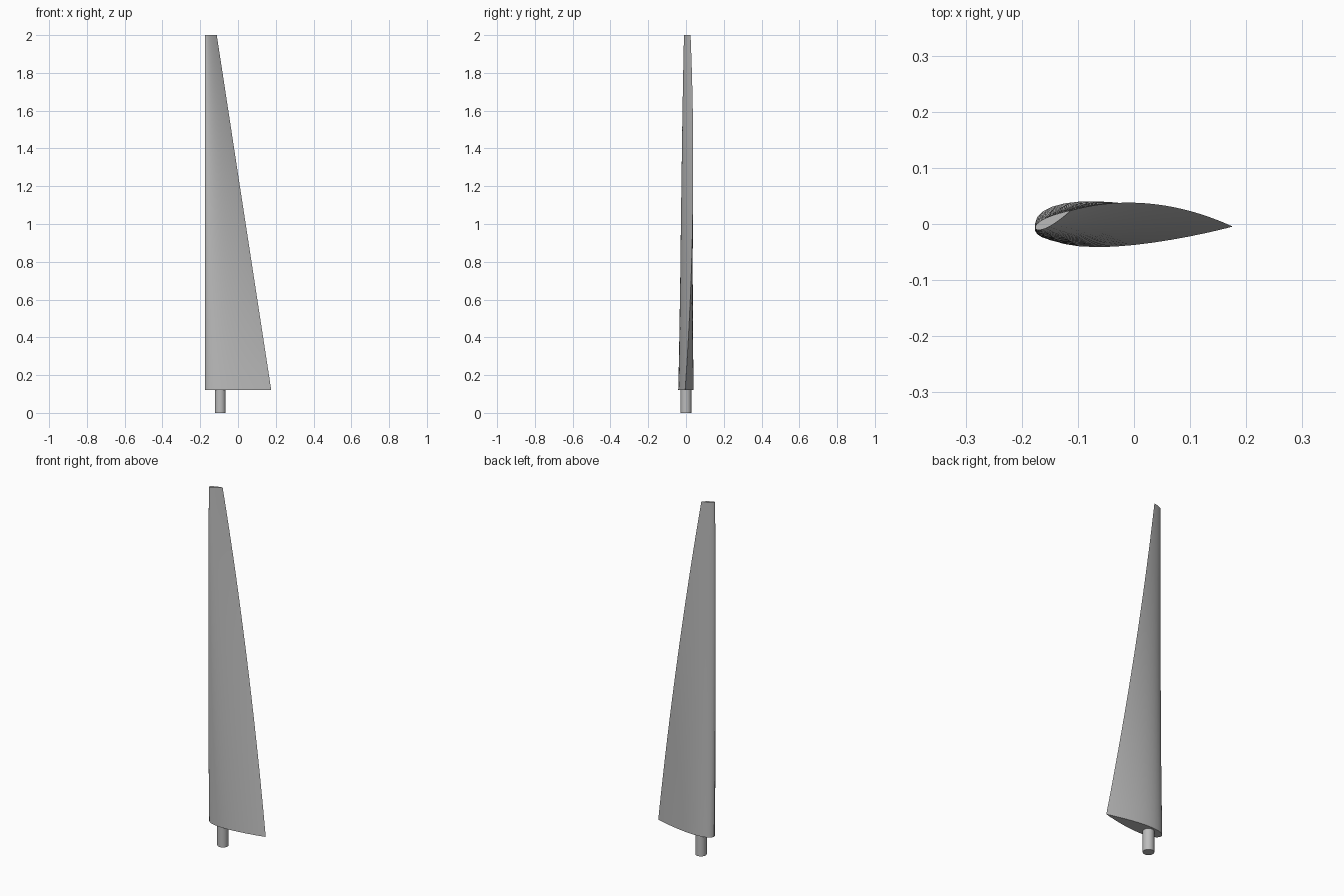
import bpy
import math

cube = bpy.data.objects.get("Cube")
if cube:
    bpy.data.objects.remove(cube, do_unlink=True)

grey = bpy.data.materials.new("light grey")
grey.use_nodes = True
grey.diffuse_color = (0.5, 0.5, 0.5, 1)
grey.node_tree.nodes["Principled BSDF"].inputs["Base Color"].default_value = (0.5, 0.5, 0.5, 1)

LEAD_X = -0.176
ROOT_Z, TIP_Z = 0.12, 2.0
SECTIONS, HALF = 24, 16


def half_thickness(u):
    """Symmetric airfoil half thickness at chord fraction u."""
    return 1.16 * (0.2969 * math.sqrt(u) - 0.126 * u - 0.3516 * u**2
                   + 0.2843 * u**3 - 0.1036 * u**4)


def airfoil():
    """Closed unit outline, trailing edge over the top and back underneath."""
    pts = []
    for i in range(2 * HALF):
        u = 0.5 * (1 + math.cos(math.pi * i / HALF))
        side = 1 if i < HALF else -1
        pts.append((u, side * half_thickness(u)))
    return pts


# Blade: tapered airfoil sections twisted about the quarter chord
outline = airfoil()
n = len(outline)
verts = []
for k in range(SECTIONS + 1):
    f = k / SECTIONS
    z = ROOT_Z + f * (TIP_Z - ROOT_Z)
    angle = math.radians(-1 + 28 * f)
    width = 0.352 + (0.063 - 0.352) * f
    chord = width / math.cos(angle)
    ca, sa = math.cos(angle), math.sin(angle)
    ring = []
    for u, t in outline:
        dx, dy = (u - 0.25) * chord, t * chord
        ring.append((dx * ca - dy * sa, dx * sa + dy * ca))
    shift = LEAD_X - min(p[0] for p in ring)
    verts += [(x + shift, y, z) for x, y in ring]

faces = [(k * n + i, k * n + (i + 1) % n, (k + 1) * n + (i + 1) % n, (k + 1) * n + i)
         for k in range(SECTIONS) for i in range(n)]
faces.append(tuple(reversed(range(n))))
faces.append(tuple(SECTIONS * n + i for i in range(n)))

mesh = bpy.data.meshes.new("blade")
mesh.from_pydata(verts, [], faces)
mesh.update()
blade = bpy.data.objects.new("blade", mesh)
bpy.context.collection.objects.link(blade)

# Root shaft
bpy.ops.mesh.primitive_cylinder_add(vertices=32, radius=0.029, depth=ROOT_Z + 0.01,
                                    location=(-0.094, 0, (ROOT_Z + 0.01) / 2))
shaft = bpy.context.object
shaft.name = "root_shaft"

for obj in (blade, shaft):
    obj.data.materials.append(grey)
    bpy.ops.object.select_all(action="DESELECT")
    obj.select_set(True)
    bpy.context.view_layer.objects.active = obj
    bpy.ops.object.shade_smooth_by_angle(angle=math.radians(30))
